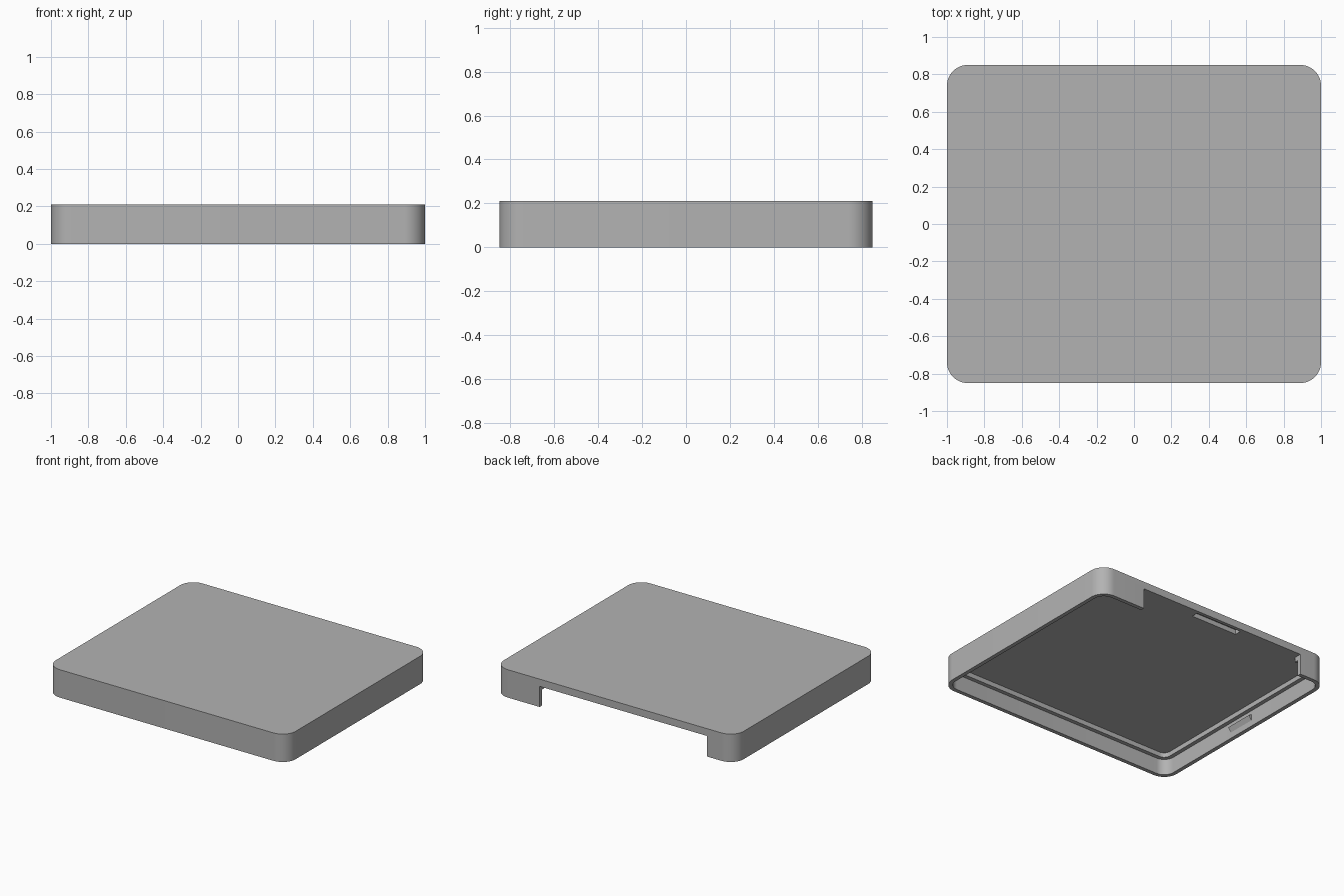
import bpy, bmesh
from math import pi, cos, sin, radians

cube = bpy.data.objects.get("Cube")
if cube:
    bpy.data.objects.remove(cube, do_unlink=True)

HALF_X, HALF_Y, RADIUS, HEIGHT = 1.0, 0.85, 0.11, 0.21
WALL, LEDGE, LEDGE_Z, CEILING = 0.03, 0.06, 0.12, 0.155

grey = bpy.data.materials.new("plain grey")
grey.use_nodes = True
grey.diffuse_color = (0.45, 0.45, 0.45, 1)
grey.node_tree.nodes["Principled BSDF"].inputs["Base Color"].default_value = grey.diffuse_color


def make_object(name, bm):
    bmesh.ops.recalc_face_normals(bm, faces=bm.faces)
    mesh = bpy.data.meshes.new(name)
    bm.to_mesh(mesh)
    bm.free()
    mesh.materials.append(grey)
    obj = bpy.data.objects.new(name, mesh)
    bpy.context.collection.objects.link(obj)
    return obj


def rounded_ring(bm, inset, z, steps=12):
    """Loop of vertices around a rounded rectangle."""
    radius = RADIUS - inset
    ring = []
    for corner, (sx, sy) in enumerate([(1, 1), (-1, 1), (-1, -1), (1, -1)]):
        for i in range(steps + 1):
            a = (corner + i / steps) * pi / 2
            ring.append(bm.verts.new((sx * (HALF_X - RADIUS) + radius * cos(a),
                                      sy * (HALF_Y - RADIUS) + radius * sin(a), z)))
    return ring


def box(name, low, high):
    bm = bmesh.new()
    bmesh.ops.create_cube(bm, size=1)
    for v in bm.verts:
        v.co = [(a + b) / 2 + c * (b - a) for a, b, c in zip(low, high, v.co)]
    return make_object(name, bm)


def cut(obj, cutter):
    mod = obj.modifiers.new("cut", 'BOOLEAN')
    mod.operation, mod.solver, mod.object = 'DIFFERENCE', 'EXACT', cutter
    result = bpy.data.meshes.new_from_object(
        obj.evaluated_get(bpy.context.evaluated_depsgraph_get()))
    obj.modifiers.clear()
    obj.data = result
    bpy.data.objects.remove(cutter, do_unlink=True)


# Hollow lid: outer wall, rim, inner wall, ledge and ceiling
bm = bmesh.new()
profile = [(0, HEIGHT), (0, 0), (WALL, 0), (WALL, LEDGE_Z), (LEDGE, LEDGE_Z), (LEDGE, CEILING)]
rings = [rounded_ring(bm, inset, z) for inset, z in profile]
for a, b in zip(rings, rings[1:]):
    for i in range(len(a)):
        j = (i + 1) % len(a)
        bm.faces.new((a[i], a[j], b[j], b[i]))
bm.faces.new(rings[0])
bm.faces.new(rings[-1])
lid = make_object("lid_shell", bm)

# Wide opening in the back wall, and a latch slot in the ceiling beside it
cut(lid, box("opening_cutter", (-0.77, 0.7, -0.1), (0.625, 1, CEILING)))
cut(lid, box("slot_cutter", (-0.255, 0.775, 0.1), (0.13, 0.825, 0.19)))

bpy.context.view_layer.objects.active = lid
lid.select_set(True)
bpy.ops.object.shade_smooth_by_angle(angle=radians(30))

# Wedge-shaped snap tabs on the inner side walls
for side, name in ((1, "left_snap_tab"), (-1, "right_snap_tab")):
    bm = bmesh.new()
    inner = HALF_X - WALL
    section = [(inner + 0.005, 0.045), (inner, 0.045), (inner - 0.02, 0.08),
               (inner, 0.09), (inner + 0.005, 0.09)]
    ends = [[bm.verts.new((side * x, y, z)) for x, z in section] for y in (-0.13, 0.09)]
    for end in ends:
        bm.faces.new(end)
    for i in range(len(section)):
        j = (i + 1) % len(section)
        bm.faces.new((ends[0][i], ends[0][j], ends[1][j], ends[1][i]))
    make_object(name, bm)
